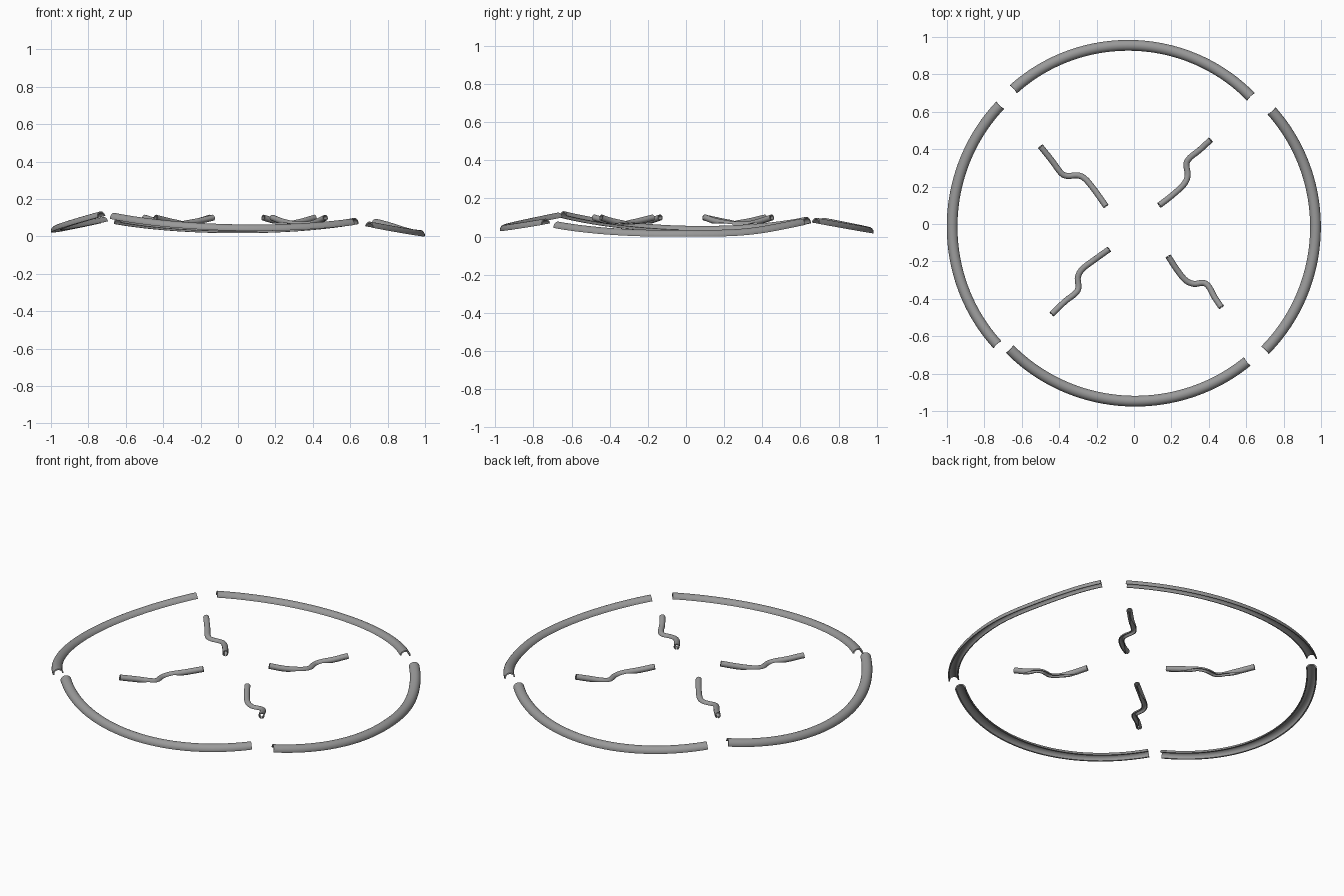
import bpy, bmesh, math
from mathutils import Vector

cube = bpy.data.objects.get("Cube")
if cube:
    bpy.data.objects.remove(cube, do_unlink=True)

grey = bpy.data.materials.new("plain_grey")
grey.use_nodes = True
grey.diffuse_color = (0.32, 0.32, 0.32, 1)
grey.node_tree.nodes["Principled BSDF"].inputs["Base Color"].default_value = grey.diffuse_color


def arch_section(radius, wall, wrap=0, steps=16):
    """Thin-walled arch open below; wrap closes it further towards a tube."""
    angles = [-wrap + (math.pi + 2 * wrap) * i / steps for i in range(steps + 1)]
    outer = [(radius * math.cos(a), radius * math.sin(a)) for a in angles]
    inner = [((radius - wall) * math.cos(a), (radius - wall) * math.sin(a)) for a in reversed(angles)]
    return outer + inner


def sweep(name, path, up, section_at):
    """Carry a section along a path and cap both ends."""
    bm = bmesh.new()
    rings = []
    last = len(path) - 1
    for i, p in enumerate(path):
        tangent = (path[min(i + 1, last)] - path[max(i - 1, 0)]).normalized()
        side = tangent.cross(up).normalized()
        top = side.cross(tangent)
        rings.append([bm.verts.new(p + side * s + top * h) for s, h in section_at(i / last)])
    n = len(rings[0])
    for a, b in zip(rings, rings[1:]):
        for j in range(n):
            k = (j + 1) % n
            bm.faces.new((a[j], a[k], b[k], b[j]))
    # End caps as quads between the outer and inner arch
    for ring in (rings[0], rings[-1]):
        for j in range(n // 2 - 1):
            bm.faces.new((ring[j], ring[j + 1], ring[n - 2 - j], ring[n - 1 - j]))
    bmesh.ops.recalc_face_normals(bm, faces=bm.faces)
    mesh = bpy.data.meshes.new(name)
    bm.to_mesh(mesh)
    bm.free()
    mesh.materials.append(grey)
    obj = bpy.data.objects.new(name, mesh)
    bpy.context.collection.objects.link(obj)
    bpy.ops.object.select_all(action="DESELECT")
    obj.select_set(True)
    bpy.context.view_layer.objects.active = obj
    bpy.ops.object.shade_smooth_by_angle(angle=math.radians(40))


def arc_through(a, b, c, dip, steps=48):
    """Circular arc from a through b to c, dipping along its second half."""
    a, b, c = Vector(a), Vector(b), Vector(c)
    u, v = b - a, c - a
    w = u.cross(v)
    centre = a + (w.cross(u) * v.length_squared + v.cross(w) * u.length_squared) / (2 * w.length_squared)
    ex = (a - centre).normalized()
    normal = w.normalized()
    ey = normal.cross(ex)
    radius = (a - centre).length
    end = math.atan2((c - centre).dot(ey), (c - centre).dot(ex)) % (2 * math.pi)
    path = []
    for i in range(steps + 1):
        t = i / steps
        p = centre + radius * (ex * math.cos(end * t) + ey * math.sin(end * t))
        p.z -= dip * math.sin(math.pi * max(0, 2 * t - 1)) ** 2
        path.append(p)
    return path, normal if normal.z > 0 else -normal


def smooth_path(points, steps=6):
    """Catmull-Rom curve through the points."""
    p = [points[0] * 2 - points[1]] + points + [points[-1] * 2 - points[-2]]
    out = []
    for i in range(1, len(p) - 2):
        for s in range(steps):
            t = s / steps
            out.append(0.5 * (2 * p[i] + (p[i + 1] - p[i - 1]) * t
                       + (2 * p[i - 1] - 5 * p[i] + 4 * p[i + 1] - p[i + 2]) * t ** 2
                       + (3 * p[i] - p[i - 1] - 3 * p[i + 1] + p[i + 2]) * t ** 3))
    return out + [points[-1]]


def rim_section(t):
    return arch_section(0.029, 0.007)


def wave_section(t):
    """Nearly a full tube at the ends, half open in the middle."""
    closing = min(1, max(0, (abs(2 * t - 1) - 0.5) / 0.3))
    return arch_section(0.016, 0.005, wrap=1.45 * closing)


# Outer ring of four tilted half-pipe arcs: start, middle, end, dip
rim_arcs = {
    "front_rim_arc": ((-0.665, -0.668, 0.097), (0, -0.947, 0.035), (0.605, -0.735, 0.065), 0),
    "back_rim_arc": ((-0.645, 0.72, 0.07), (-0.02, 0.955, 0.022), (0.625, 0.68, 0.07), 0),
    "right_rim_arc": ((-0.73, -0.645, 0.105), (-0.972, -0.01, 0.028), (-0.715, 0.635, 0.075), 0),
    "left_rim_arc": ((0.7, -0.675, 0.05), (0.97, -0.02, 0.006), (0.735, 0.605, 0.065), 0.01),
}
for name, shape in rim_arcs.items():
    path, up = arc_through(*shape)
    sweep(name, path, up, rim_section)

# Four small wavy pipes, sagging in the middle
waves = {
    "back_right_wave": [(-.5, .415), (-.44, .34), (-.39, .273), (-.355, .257), (-.3, .26), (-.26, .24), (-.21, .18), (-.15, .095)],
    "back_left_wave": [(.135, .1), (.2, .15), (.265, .21), (.287, .26), (.28, .32), (.3, .355), (.35, .395), (.41, .45)],
    "front_right_wave": [(-.133, -.135), (-.21, -.19), (-.275, -.24), (-.3, -.285), (-.297, -.34), (-.315, -.372), (-.37, -.415), (-.44, -.482)],
    "front_left_wave": [(.183, -.173), (.23, -.245), (.275, -.3), (.32, -.32), (.37, -.315), (.4, -.335), (.43, -.39), (.467, -.445)],
}
for name, plan in waves.items():
    half = (len(plan) - 1) / 2
    points = [Vector((x, y, 0.063 + 0.037 * (i / half - 1) ** 2)) for i, (x, y) in enumerate(plan)]
    sweep(name, smooth_path(points), Vector((0, 0, 1)), wave_section)
